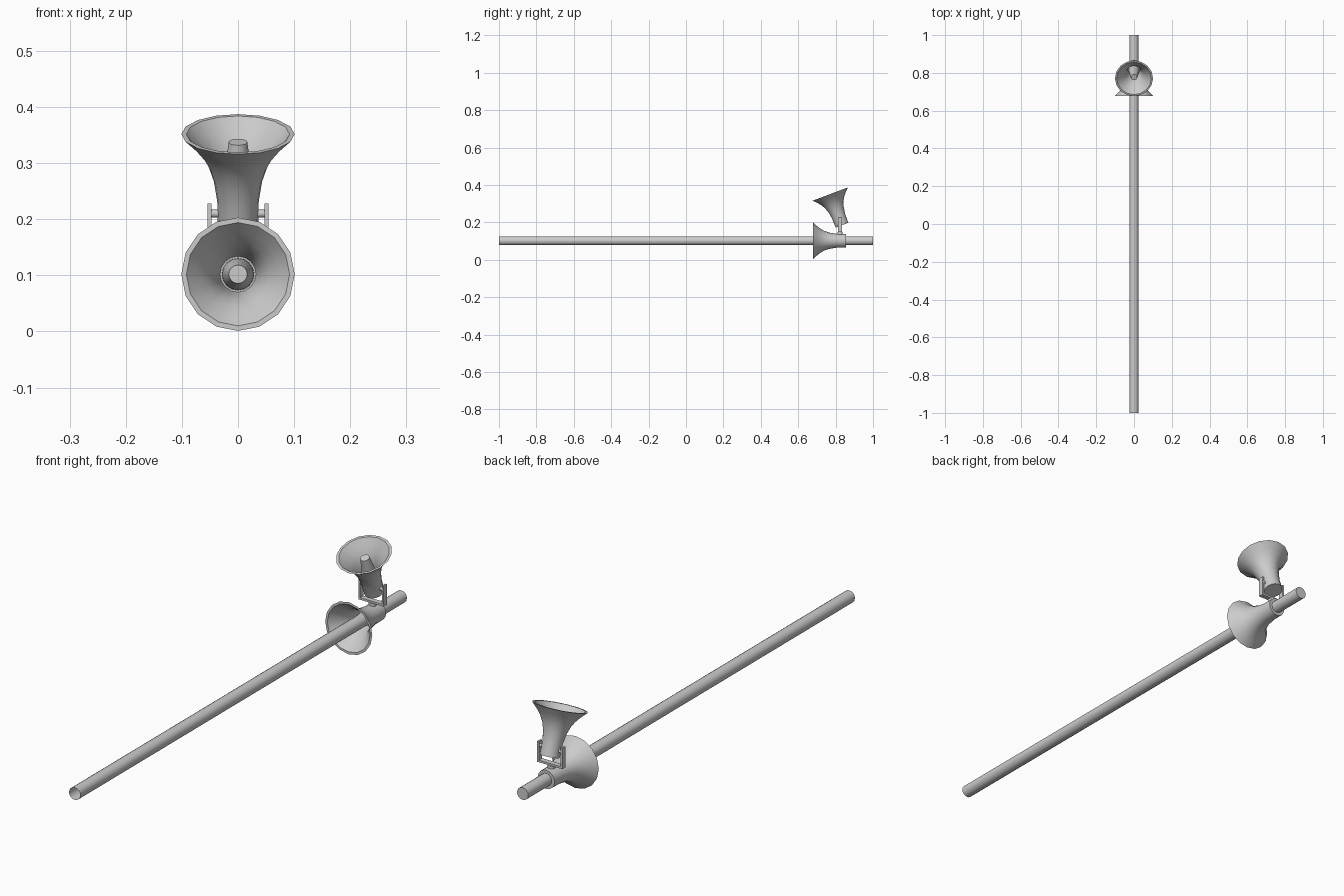
import bpy, bmesh, math
from mathutils import Matrix, Vector

if "Cube" in bpy.data.objects:
    bpy.data.objects.remove(bpy.data.objects["Cube"])

SIDES = 16
AXIS_Z = 0.102          # height of the pole and lower horn axis


def make_object(name, bm, matrix=Matrix(), smooth=True):
    bm.transform(matrix)
    mesh = bpy.data.meshes.new(name)
    bm.to_mesh(mesh)
    bm.free()
    ob = bpy.data.objects.new(name, mesh)
    bpy.context.collection.objects.link(ob)
    if smooth:
        bpy.ops.object.select_all(action='DESELECT')
        bpy.context.view_layer.objects.active = ob
        ob.select_set(True)
        bpy.ops.object.shade_smooth_by_angle(angle=math.radians(35))
    return ob


def lathe(name, profile, matrix, cap_start=True, cap_end=False):
    """Revolve (radius, height) points around local z."""
    bm = bmesh.new()
    rings = [[bm.verts.new((r * math.cos(math.tau * i / SIDES),
                            r * math.sin(math.tau * i / SIDES), h))
              for i in range(SIDES)] for r, h in profile]
    for a, b in zip(rings, rings[1:]):
        for i in range(SIDES):
            j = (i + 1) % SIDES
            bm.faces.new((a[i], a[j], b[j], b[i]))
    if cap_start:
        bm.faces.new(rings[0][::-1])
    if cap_end:
        bm.faces.new(rings[-1])
    return make_object(name, bm, matrix)


def add_box(bm, center, size):
    bmesh.ops.create_cube(bm, size=1, matrix=Matrix.Translation(center)
                          @ Matrix.Diagonal((*size, 1)))


# Flared horn: outer skin, flat rim, then inner skin back to the throat
HORN = [(0.036, 0), (0.037, 0.05), (0.043, 0.088), (0.052, 0.115),
        (0.064, 0.137), (0.080, 0.157), (0.101, 0.178),
        (0.092, 0.178), (0.074, 0.157), (0.058, 0.137), (0.046, 0.115),
        (0.038, 0.088), (0.032, 0.05)]
# Tapered plug standing in the throat
PLUG = [(0.029, 0.045), (0.028, 0.07), (0.021, 0.13), (0.0165, 0.163)]


def horn(prefix, back, tilt):
    m = Matrix.Translation(back) @ Matrix.Rotation(tilt, 4, 'X')
    lathe(prefix + "_horn", HORN, m, cap_end=True)
    lathe(prefix + "_horn_plug", PLUG, m, cap_end=True)


horn("lower", (0, 0.856, AXIS_Z), math.radians(90))
horn("upper", (0, 0.834, 0.185), math.radians(20.7))

# Long pole, open at the front end and closed at the back
lathe("pole", [(0.024, -1), (0.024, 1)],
      Matrix.Translation((0, 0, AXIS_Z)) @ Matrix.Rotation(math.radians(90), 4, 'X'))

# U-shaped bracket holding the upper horn
bm = bmesh.new()
add_box(bm, (0, 0.824, 0.152), (0.108, 0.02, 0.008))
for s in (-1, 1):
    add_box(bm, (s * 0.0505, 0.824, 0.188), (0.007, 0.02, 0.08))
make_object("bracket", bm, smooth=False)

# Foot joining the bracket to the lower horn
lathe("bracket_foot", [(0.014, 0.13), (0.014, 0.149)],
      Matrix.Translation((0, 0.824, 0)), cap_end=True)

# Pivot pins on both sides
for s, side in ((-1, "left"), (1, "right")):
    lathe("pivot_" + side, [(0.007, 0.03), (0.007, 0.049)],
          Matrix.Translation((0, 0.824, 0.21))
          @ Matrix.Rotation(s * math.radians(90), 4, 'Y'), cap_end=True)
